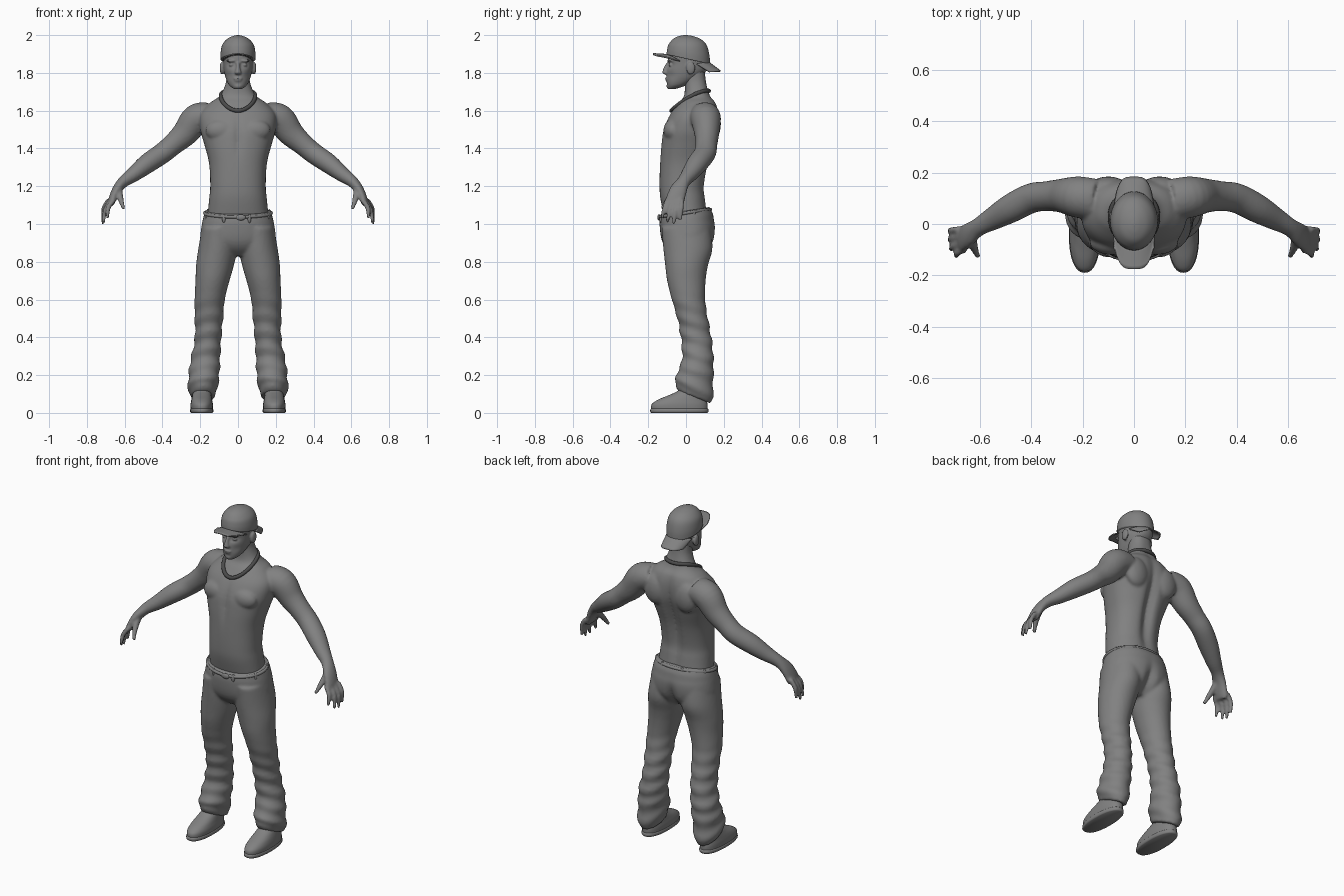
import bpy, bmesh, math
from mathutils import Vector, Matrix

cube = bpy.data.objects.get("Cube")
if cube:
    bpy.data.objects.remove(cube)


def material(name, value):
    m = bpy.data.materials.new(name)
    m.use_nodes = True
    color = (value, value, value, 1)
    m.diffuse_color = color
    m.node_tree.nodes["Principled BSDF"].inputs["Base Color"].default_value = color
    return m


GREY = material("plain_grey", 0.22)
DARK = material("dark_grey", 0.07)


def finish(bm, name, mat=GREY, voxel=0, smooth=4):
    """Turn a bmesh into an object, optionally fusing its overlapping volumes."""
    bmesh.ops.recalc_face_normals(bm, faces=bm.faces)
    for f in bm.faces:
        f.smooth = True
    me = bpy.data.meshes.new(name)
    bm.to_mesh(me)
    bm.free()
    me.materials.append(mat)
    ob = bpy.data.objects.new(name, me)
    bpy.context.collection.objects.link(ob)
    if voxel:
        r = ob.modifiers.new("fuse", 'REMESH')
        r.mode = 'VOXEL'
        r.voxel_size = voxel
        r.use_smooth_shade = True
        s = ob.modifiers.new("soften", 'SMOOTH')
        s.factor = 0.5
        s.iterations = smooth
    return ob


def spline(rows, steps):
    """Catmull-Rom interpolation through rows of numbers."""
    out = []
    for i in range(len(rows) - 1):
        a, b, c, d = (rows[max(0, min(len(rows) - 1, i + k))] for k in (-1, 0, 1, 2))
        for s in range(steps):
            t = s / steps
            out.append([q + 0.5 * t * (r - p + t * (2 * p - 5 * q + 4 * r - w + t * (3 * (q - r) + w - p)))
                        for p, q, r, w in zip(a, b, c, d)])
    return out + [list(rows[-1])]


def loft(bm, rows, flat=True, n=32, power=2.0, steps=5, side=1):
    """Closed body through rings (x, y, z, rx, ry); returns its vertices."""
    rows = spline(rows, steps)
    rings = []
    for i, (x, y, z, rx, ry) in enumerate(rows):
        t = Vector((0, 0, 1))
        if not flat:
            t = (Vector(rows[min(i + 1, len(rows) - 1)][:3]) - Vector(rows[max(i - 1, 0)][:3])).normalized()
        v = Vector((0, 1, 0))
        v = (v - t * v.dot(t)).normalized()
        u = v.cross(t)
        ring = []
        for k in range(n):
            c, s = math.cos(math.tau * k / n), math.sin(math.tau * k / n)
            c = math.copysign(abs(c) ** (2 / power), c)
            s = math.copysign(abs(s) ** (2 / power), s)
            p = Vector((x, y, z)) + u * rx * c + v * ry * s
            ring.append(bm.verts.new((p.x * side, p.y, p.z)))
        rings.append(ring)
    for a, b in zip(rings, rings[1:]):
        for k in range(n):
            bm.faces.new((a[k], a[(k + 1) % n], b[(k + 1) % n], b[k]))
    bm.faces.new(rings[0])
    bm.faces.new(rings[-1])
    return [v for r in rings for v in r]


def ball(bm, center, radii):
    m = Matrix.Translation(center) @ Matrix.Diagonal((*radii, 1))
    bmesh.ops.create_uvsphere(bm, u_segments=20, v_segments=12, radius=1, matrix=m)


def loop_tube(name, points, radius, mat):
    """Closed round band along a loop of points."""
    cu = bpy.data.curves.new(name, 'CURVE')
    cu.dimensions = '3D'
    cu.bevel_depth = radius
    cu.bevel_resolution = 2
    sp = cu.splines.new('POLY')
    sp.points.add(len(points) - 1)
    for q, p in zip(sp.points, points):
        q.co = (*p, 1)
    sp.use_cyclic_u = True
    tmp = bpy.data.objects.new(name + "_path", cu)
    bm = bmesh.new()
    bm.from_mesh(bpy.data.meshes.new_from_object(tmp))
    bpy.data.objects.remove(tmp)
    return finish(bm, name, mat)


def bump(d, width):
    return math.exp(-(d / width) ** 2)


# Bare torso and neck, with grooves for spine and breastbone
body = bmesh.new()
for v in loft(body, [(0, 0, 1.04, .162, .115), (0, -.015, 1.13, .153, .12), (0, -.02, 1.2, .147, .12),
                     (0, -.008, 1.32, .153, .13), (0, .01, 1.42, .178, .142), (0, .027, 1.5, .2, .147),
                     (0, .045, 1.58, .2, .13), (0, .06, 1.64, .15, .1), (0, .06, 1.68, .095, .07),
                     (0, .05, 1.75, .064, .058), (0, .04, 1.82, .06, .06)], n=64, power=2.3):
    if v.co.y > .03:
        v.co.y -= .03 * bump(v.co.x, .03) * bump(v.co.z - 1.36, .24)
    else:
        v.co.y += .012 * bump(v.co.x, .02) * bump(v.co.z - 1.46, .1)

# Arms, chest muscles, hands
TIPS = [(.69, -.128, 1.03), (.712, -.1, 1.008), (.716, -.066, 1.0), (.713, -.03, 1.02)]
for s in (1, -1):
    ball(body, (s * .088, -.07, 1.495), (.085, .05, .06))
    ball(body, (s * .1, .14, 1.53), (.075, .045, .09))
    loft(body, [(.15, .095, 1.575, .07, .08), (.22, .105, 1.555, .08, .08), (.28, .11, 1.48, .069, .066),
                (.34, .108, 1.425, .058, .058), (.4, .1, 1.375, .055, .058), (.48, .06, 1.32, .052, .056),
                (.55, .02, 1.265, .041, .045), (.605, -.012, 1.225, .031, .036),
                (.642, -.04, 1.18, .025, .046), (.667, -.058, 1.125, .02, .05),
                (.672, -.062, 1.1, .013, .042)], flat=False, side=s)
    for i, tip in enumerate(TIPS):
        base = Vector((.655 + .009 * i, -.098 + .026 * i, 1.13))
        mid = base.lerp(Vector(tip), .5) + Vector((.014, 0, .006))
        loft(body, [(*base, .013, .013), (*mid, .013, .013), (*tip, .009, .009)], flat=False, n=12, side=s)
    loft(body, [(.628, -.04, 1.19, .018, .02), (.622, -.09, 1.135, .016, .016), (.605, -.128, 1.08, .01, .01)],
         flat=False, n=12, side=s)
finish(body, "bare_body", voxel=.008)

# Head with sunken eye sockets, nose, lips, brows and ears
head = bmesh.new()
for v in loft(head, [(0, -.075, 1.715, .022, .02), (0, -.048, 1.735, .047, .052), (0, -.02, 1.77, .064, .083),
                     (0, .003, 1.81, .074, .105), (0, .012, 1.85, .078, .108), (0, .012, 1.9, .08, .106),
                     (0, .01, 1.95, .068, .085), (0, .005, 1.98, .04, .05)], n=64, power=2.2):
    if v.co.y < 0:
        v.co.y += .016 * bump(abs(v.co.x) - .034, .018) * bump(v.co.z - 1.843, .014)
        v.co.y += .006 * bump(abs(v.co.x) - .05, .02) * bump(v.co.z - 1.785, .02)
loft(head, [(0, -.093, 1.855, .009, .01), (0, -.104, 1.825, .011, .015), (0, -.108, 1.8, .018, .017),
            (0, -.1, 1.79, .012, .008)], n=16)
ball(head, (0, -.1, 1.77), (.024, .011, .006))
ball(head, (0, -.098, 1.759), (.02, .011, .006))
ball(head, (0, -.088, 1.73), (.022, .016, .014))
for s in (1, -1):
    ball(head, (s * .034, -.08, 1.842), (.015, .012, .009))
    ball(head, (s * .036, -.088, 1.864), (.026, .012, .007))
    ball(head, (s * .086, .025, 1.825), (.011, .024, .034))
    ball(head, (s * .076, .02, 1.815), (.014, .014, .02))
finish(head, "head", voxel=.005, smooth=2)

# Cap crown, lower at the back
cap = bmesh.new()
for v in loft(cap, [(0, .012, 1.875, .092, .115), (0, .012, 1.91, .092, .112), (0, .009, 1.95, .083, .1),
                    (0, .004, 1.98, .057, .072), (0, 0, 1.995, .027, .036), (0, 0, 2.0, .005, .006)], n=48):
    v.co.z -= v.co.y * .22 * max(0, min(1, (1.96 - v.co.z) / .08))
finish(cap, "cap_crown")
button = bmesh.new()
ball(button, (0, .065, 1.973), (.008, .008, .006))
finish(button, "cap_button")


def brim(name, sign, reach, width, cut, z_root, z_tip, droop):
    bm = bmesh.new()
    cols, rows = 20, 6
    grid = []
    for i in range(cols + 1):
        u = 2 * i / cols - 1
        a = 1.15 * u
        root = Vector((.09 * math.sin(a), .012 + sign * .108 * math.cos(a), z_root - droop * u * u))
        rim = Vector((width * u, .012 + sign * reach * (1 - cut * u ** 4), z_tip - droop * .6 * u * u))
        grid.append([bm.verts.new(root.lerp(rim, j / rows)) for j in range(rows + 1)])
    for a, b in zip(grid, grid[1:]):
        for j in range(rows):
            bm.faces.new((a[j], b[j], b[j + 1], a[j + 1]))
    ob = finish(bm, name)
    ob.modifiers.new("thickness", 'SOLIDIFY').thickness = .007


brim("cap_peak", -1, .187, .076, .45, 1.9, 1.905, .035)
brim("cap_back_flap", 1, .172, .07, .35, 1.86, 1.812, .012)

# Beaded necklace resting on chest and neck
ring = []
for k in range(96):
    a = math.tau * k / 96
    f = (1 - math.cos(a)) / 2          # 0 at the nape, 1 at the chest
    ring.append((.096 * math.sin(a) * (1 - .1 * f), .122 - .2 * f,
                 1.705 - .105 * f ** 1.6 + .004 * math.sin(a) ** 2))
loop_tube("necklace", ring, .011, DARK)

# Trousers: hips and two wrinkled legs
pants = bmesh.new()
for v in loft(pants, [(0, .01, .83, .1, .07), (0, .01, .87, .165, .115), (0, .01, .92, .198, .14),
                      (0, .007, 1.0, .191, .147), (0, -.005, 1.07, .174, .131)], n=64, power=2.2):
    if v.co.y > 0:
        v.co.y -= .03 * bump(v.co.x, .025) * bump(v.co.z - .88, .08)
    if v.co.z > 1.03:
        v.co.z += .15 * v.co.y
LEG = [(.1, 0, .98, .092, .13), (.108, .01, .87, .102, .13), (.122, .003, .78, .1, .113),
       (.135, .002, .7, .09, .102), (.15, .013, .6, .08, .088), (.154, .035, .5, .075, .081),
       (.159, .055, .39, .07, .081), (.173, .062, .28, .078, .084), (.18, .047, .2, .081, .098),
       (.187, .043, .13, .077, .101), (.187, .05, .09, .064, .085)]
for s in (1, -1):
    for v in loft(pants, LEG, n=40, side=s):
        x, y, z = v.co
        fold = .005 * math.sin(75 * z + 22 * y + 9 * s * x) * max(0, min(1, (.65 - z) / .2))
        out = Vector((x - s * .165, y - .045, 0))
        if z < .65:
            v.co += out.normalized() * fold
        if z < .2:
            v.co.z -= (y - .03) * .35 * (.2 - z) / .1
finish(pants, "trousers", voxel=.009, smooth=3)

# Belt, loops and buckle
belt = []
for k in range(72):
    a = math.tau * k / 72
    x, y = .176 * math.sin(a), -.005 - .134 * math.cos(a)
    belt.append((x, y, 1.058 + .15 * y))
loop_tube("belt", belt, .009, GREY)
trim = bmesh.new()
for k in range(8):
    p = Vector(belt[k * 9 + 4])
    ball(trim, p + Vector((0, 0, -.01)), (.01, .01, .024))
ball(trim, (.015, -.143, 1.035), (.026, .009, .016))
finish(trim, "buckle_and_loops")

# Shoes with soles
for s, label in ((1, "left"), (-1, "right")):
    shoe = bmesh.new()
    loft(shoe, [(.192, -.035, .015, .058, .149), (.192, -.034, .045, .059, .148), (.192, -.02, .07, .055, .128),
                (.191, .01, .095, .05, .098), (.19, .035, .12, .046, .075), (.19, .045, .16, .044, .065)],
         power=2.3, side=s)
    finish(shoe, label + "_shoe")
    sole = bmesh.new()
    loft(sole, [(.192, -.035, 0, .056, .148), (.192, -.035, .006, .061, .154), (.192, -.035, .018, .061, .154),
                (.192, -.035, .024, .057, .149)], power=2.3, side=s, steps=2)
    finish(sole, label + "_sole")
